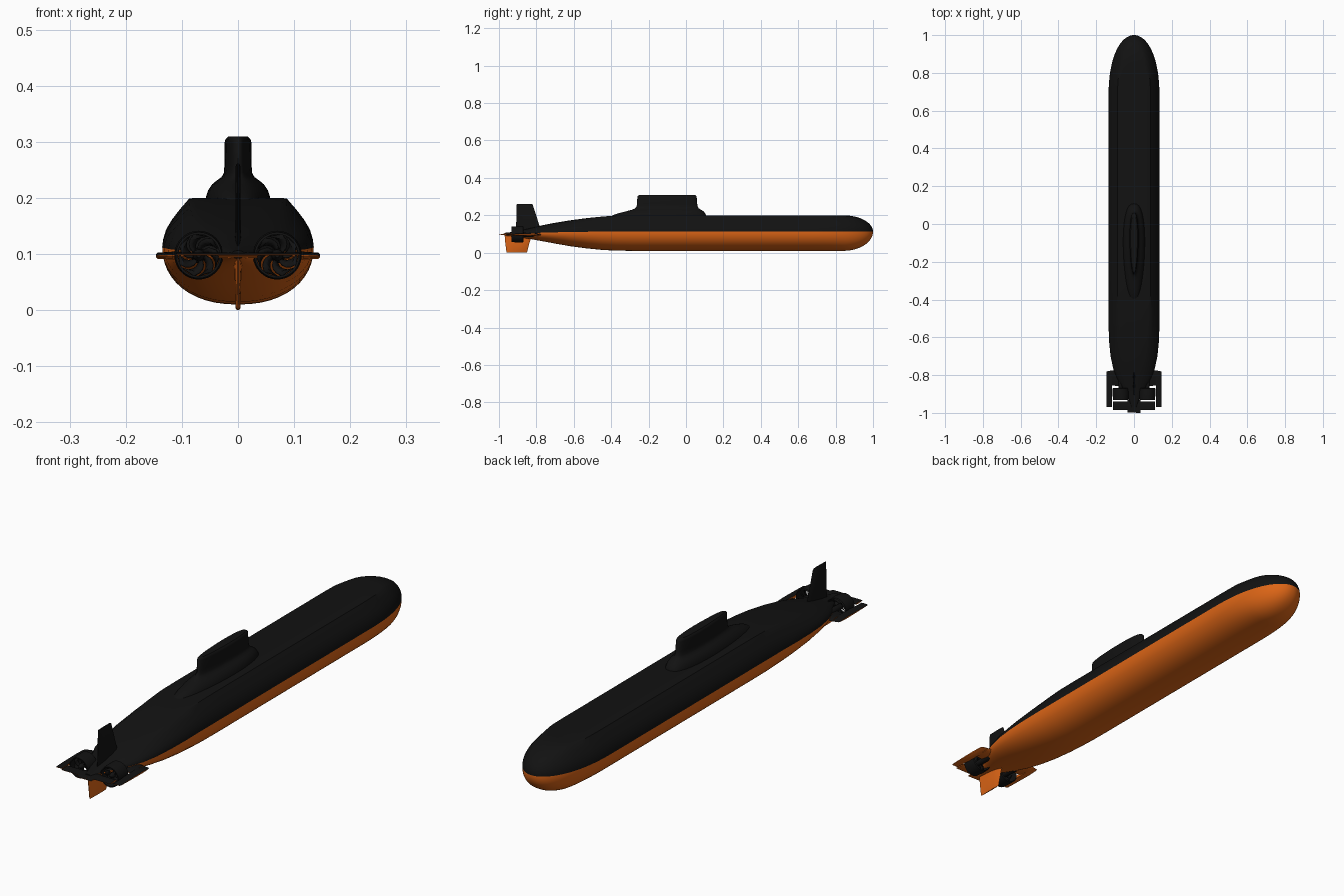
import bpy, bmesh
from math import sin, cos, pi, sqrt

cube = bpy.data.objects.get("Cube")
if cube:
    bpy.data.objects.remove(cube, do_unlink=True)


def material(name, rgb):
    m = bpy.data.materials.new(name)
    m.use_nodes = True
    m.diffuse_color = (*rgb, 1)
    bsdf = next(n for n in m.node_tree.nodes if n.type == 'BSDF_PRINCIPLED')
    bsdf.inputs["Base Color"].default_value = (*rgb, 1)
    bsdf.inputs["Roughness"].default_value = 0.7
    return m


BLACK = material("matte_black", (0.006, 0.006, 0.006))
ORANGE = material("hull_orange", (0.72, 0.13, 0.008))


def finish(name, bm, mats, rule=None, angle=35):
    """Turn a bmesh into a shaded object; rule(face) picks the material."""
    bmesh.ops.remove_doubles(bm, verts=bm.verts, dist=0.0002)
    bmesh.ops.recalc_face_normals(bm, faces=bm.faces)
    bm.normal_update()
    if rule:
        for f in bm.faces:
            f.material_index = rule(f)
    me = bpy.data.meshes.new(name)
    bm.to_mesh(me)
    bm.free()
    ob = bpy.data.objects.new(name, me)
    bpy.context.collection.objects.link(ob)
    for m in mats:
        me.materials.append(m)
    bpy.ops.object.select_all(action='DESELECT')
    ob.select_set(True)
    bpy.context.view_layer.objects.active = ob
    bpy.ops.object.shade_smooth_by_angle(angle=angle * pi / 180)
    return ob


def loft(rings, caps=True, closed=False, index=None):
    """Skin rings of equal length; index(j) gives each strip's material."""
    bm = bmesh.new()
    rows = [[bm.verts.new(p) for p in r] for r in rings]
    n = len(rows[0])
    pairs = list(zip(rows, rows[1:])) + ([(rows[-1], rows[0])] if closed else [])
    for a, b in pairs:
        for j in range(n):
            k = (j + 1) % n
            f = bm.faces.new((a[j], a[k], b[k], b[j]))
            f.material_index = index(j) if index else 0
    if caps and not closed:
        bm.faces.new(rows[0])
        bm.faces.new(rows[-1])
    return bm


# Hull: rounded keel, sloping shoulders and a flat deck
LOW = 12
SHOULDER = [(0.988, .15), (0.95, .35), (0.87, .56), (0.76, .78), (0.645, .985),
            (0.58, 1), (0.3, 1), (0, 1)]


def hull_ring(y, w, bottom, mid, top, blend):
    half = []
    for i in range(LOW + 1):
        a = pi / 2 * (1 - i / LOW)
        half.append((w * cos(a) ** 0.9, mid - (mid - bottom) * sin(a) ** 0.93))
    for i, (u, v) in enumerate(SHOULDER):
        a = pi / 2 * (i + 1) / len(SHOULDER)
        u += (cos(a) - u) * blend
        v += (sin(a) - v) * blend
        half.append((w * u, mid + (top - mid) * v))
    mirror = [(-x, z) for x, z in half[-2:0:-1]]
    return [(x, y, z) for x, z in half + mirror]


stern = [(-.97, .012, .092, .1, .106, 1), (-.92, .03, .086, .102, .112, 1),
         (-.87, .06, .079, .104, .122, 1), (-.82, .088, .071, .105, .134, .9),
         (-.77, .109, .062, .107, .146, .75), (-.7, .124, .049, .109, .16, .5),
         (-.62, .132, .035, .111, .173, .3), (-.53, .135, .023, .112, .185, .12),
         (-.45, .135, .015, .113, .193, .04), (-.37, .135, .011, .113, .199, 0),
         (-.28, .135, .01, .113, .2, 0), (.2, .135, .01, .113, .2, 0)]
rings = [hull_ring(*s) for s in stern]
for i in range(25):
    y = 0.66 + 0.34 * sin(pi / 2 * i / 24)
    s = (y - 0.66) / 0.34
    h = max(0, (y - 0.84) / 0.16)
    w = 0.135 * sqrt(max(0, 1 - s ** 2.4))
    k = sqrt(max(0, 1 - h * h))
    rings.append(hull_ring(y, w, .113 - .103 * k, .113, .113 + .087 * k,
                           max(0, (y - .75) / .25)))
N = len(rings[0])
finish("hull", loft(rings, index=lambda j: 1 if j < LOW or j >= N - LOW else 0),
       [BLACK, ORANGE])

# Sail flaring into a long fairing on the deck
def sail_ring(z, front, back, w):
    pts = []
    for i in range(40):
        t = 2 * pi * i / 40
        c = (1 + cos(t)) / 2
        x = w * abs(sin(t)) ** 0.75 * (0.8 + 0.27 * c)
        pts.append((x if t < pi else -x, back + (front - back) * c, z))
    return pts


levels = [(.19, .11, -.41, .062), (.203, .107, -.385, .06), (.214, .1, -.35, .056),
          (.224, .09, -.31, .049), (.231, .078, -.285, .04), (.237, .068, -.272, .031),
          (.245, .063, -.265, .0265), (.26, .06, -.262, .0255), (.299, .057, -.26, .025),
          (.305, .054, -.257, .0235), (.309, .046, -.248, .019)]
finish("sail", loft([sail_ring(*v) for v in levels]), [BLACK], angle=40)


# Fins: a foil section lofted from root to tip
FOIL = [(0, 0), (.08, .6), (.3, 1), (.65, .7), (1, .15),
        (1, -.15), (.65, -.7), (.3, -1), (.08, -.6)]


def fin(name, stations, mats, flat=False, offset=0.0, rule=None):
    out = []
    for pos, lead, trail, thick in stations:
        ring = []
        for u, v in FOIL:
            y, t = lead + (trail - lead) * u, offset + v * thick
            ring.append((pos, y, t) if flat else (t, y, pos))
        out.append(ring)
    finish(name, loft(out), mats, rule)


def upper_black(f):
    return 0 if f.normal.z > 0.3 else 1


fin("upper_fin", [(.1, -.765, -.91, .007), (.15, -.785, -.908, .005),
                  (.258, -.82, -.905, .004), (.261, -.825, -.903, .002)], [BLACK])
fin("lower_rudder", [(.1, -.82, -.97, .008), (.06, -.835, -.967, .006),
                     (.003, -.85, -.96, .004), (0, -.855, -.957, .002)], [ORANGE])
fin("tail_flap", [(-.11, -.94, -.985, .003), (.11, -.94, -.985, .003)],
    [BLACK, ORANGE], True, .1, upper_black)
fin("tail_tip", [(-.035, -.93, -.998, .005), (.035, -.93, -1, .005)],
    [BLACK, ORANGE], True, .098, upper_black)


def lathe(name, cx, cz, profile, mats, closed=False):
    out = [[(cx + r * cos(2 * pi * i / 32), y, cz + r * sin(2 * pi * i / 32))
            for i in range(32)] for y, r in profile]
    finish(name, loft(out, closed=closed), mats)


# Stern planes, ducts and propellers on both sides
PX, PZ = 0.07, 0.098
for side, s in (("left", 1), ("right", -1)):
    fin(side + "_plane_root", [(s * .05, -.77, -.86, .009), (s * .12, -.775, -.855, .007)],
        [BLACK, ORANGE], True, .097, upper_black)
    fin(side + "_plane_outer", [(s * .117, -.775, -.97, .007), (s * .143, -.78, -.97, .0055),
                                (s * .146, -.785, -.965, .003)],
        [BLACK, ORANGE], True, .097, upper_black)
    lathe(side + "_duct", s * PX, PZ,
          [(-.868, .040), (-.872, .0435), (-.9, .0435), (-.932, .041),
           (-.932, .037), (-.9, .037)], [BLACK], closed=True)
    lathe(side + "_propeller_hub", s * PX, PZ,
          [(-.8, .015), (-.86, .013), (-.915, .01), (-.928, .004)], [BLACK])

    bm = bmesh.new()
    for b in range(7):
        rows = []
        for i in range(6):
            f = i / 5
            r, mid = .008 + .029 * f, 2 * pi * b / 7 + .8 * f * f
            half = .3 + .04 * f
            rows.append([bm.verts.new((s * (PX + r * cos(mid + e * half)), -.903 + e * .007,
                                       PZ + r * sin(mid + e * half))) for e in (-1, 1)])
        for p, q in zip(rows, rows[1:]):
            bm.faces.new((p[0], p[1], q[1], q[0]))
    prop = finish(side + "_propeller_blades", bm, [BLACK])
    mod = prop.modifiers.new("thickness", 'SOLIDIFY')
    mod.thickness = 0.002
